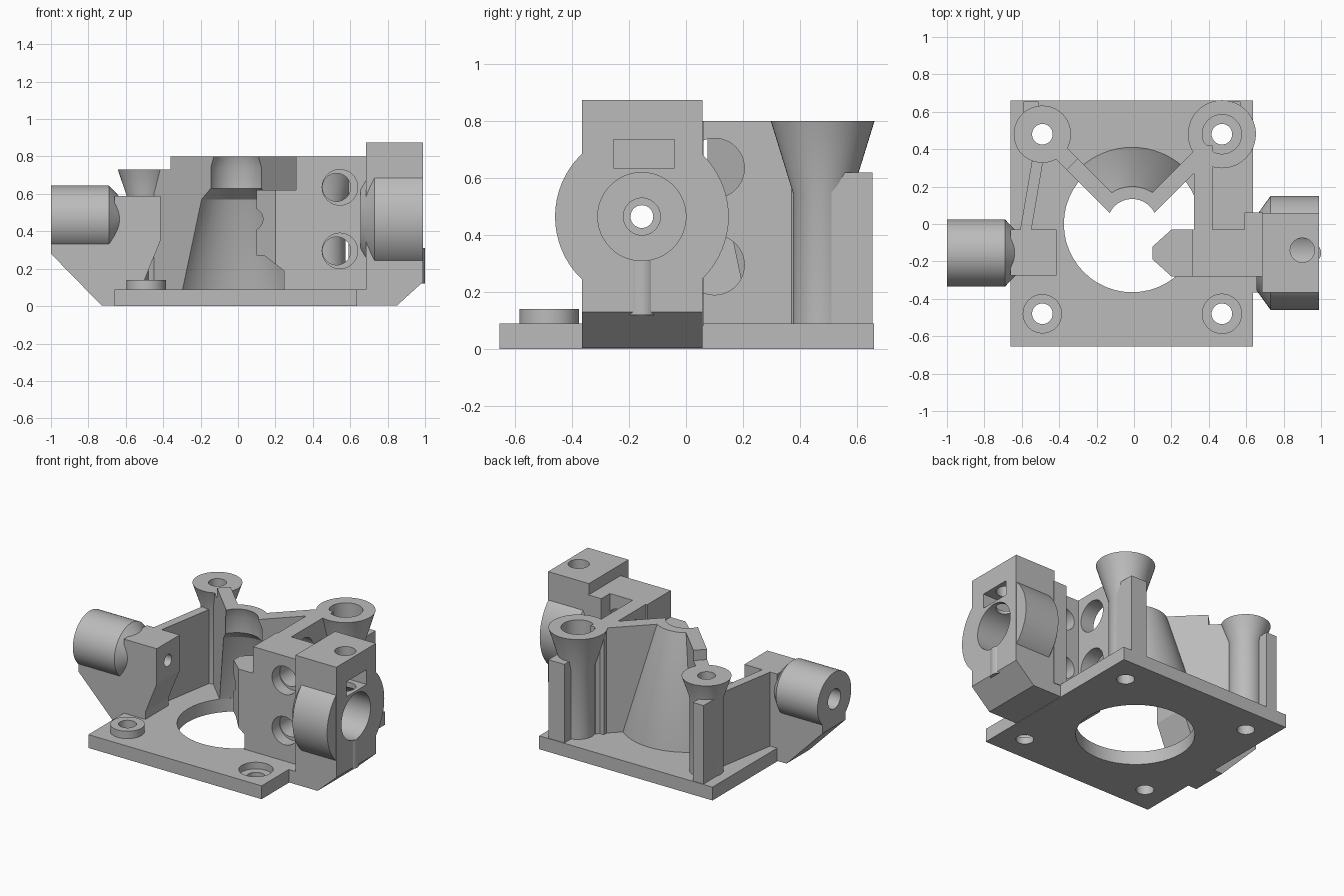
import bpy, bmesh, math
from mathutils import Vector, Matrix

if "Cube" in bpy.data.objects:
    bpy.data.objects.remove(bpy.data.objects["Cube"], do_unlink=True)

grey = bpy.data.materials.new("plastic grey")
grey.use_nodes = True
COL = (0.5, 0.5, 0.5, 1)
grey.diffuse_color = COL
grey.node_tree.nodes["Principled BSDF"].inputs["Base Color"].default_value = COL

CX = -0.01            # nozzle axis
AY, AZ = -0.155, 0.465  # rod axis along x
PLATE = 0.09


def finish(name, bm):
    bmesh.ops.recalc_face_normals(bm, faces=bm.faces)
    me = bpy.data.meshes.new(name)
    bm.to_mesh(me)
    bm.free()
    me.materials.append(grey)
    ob = bpy.data.objects.new(name, me)
    bpy.context.collection.objects.link(ob)
    return ob


def prism(name, pts, lo, hi, axis="Z"):
    """Extrude an outline; axis Z takes (x, y) points, axis Y takes (x, z)."""
    bm = bmesh.new()
    place = (lambda a, b, h: (a, b, h)) if axis == "Z" else (lambda a, b, h: (a, h, b))
    rings = [[bm.verts.new(place(a, b, h)) for a, b in pts] for h in (lo, hi)]
    bm.faces.new(rings[0])
    bm.faces.new(rings[1])
    for i in range(len(pts)):
        j = (i + 1) % len(pts)
        bm.faces.new((rings[0][i], rings[0][j], rings[1][j], rings[1][i]))
    return finish(name, bm)


def box(name, x0, x1, y0, y1, z0, z1):
    return prism(name, [(x0, y0), (x1, y0), (x1, y1), (x0, y1)], z0, z1)


def lathe(name, profile, centre=(0, 0, 0), axis="Z", n=48):
    """Capped solid of revolution from (radius, height) points."""
    turn = {"Z": Matrix(), "X": Matrix.Rotation(math.pi / 2, 4, "Y"),
            "Y": Matrix.Rotation(-math.pi / 2, 4, "X")}[axis]
    bm = bmesh.new()
    rings = []
    for r, h in profile:
        ring = []
        for i in range(n):
            a = math.tau * i / n
            p = turn @ Vector((r * math.cos(a), r * math.sin(a), h))
            ring.append(bm.verts.new(p + Vector(centre)))
        rings.append(ring)
    bm.faces.new(rings[0])
    bm.faces.new(rings[-1])
    for a, b in zip(rings, rings[1:]):
        for i in range(n):
            j = (i + 1) % n
            bm.faces.new((a[i], a[j], b[j], b[i]))
    return finish(name, bm)


def rod(r, lo, hi, centre, axis="Z"):
    return lathe("cutter", [(r, lo), (r, hi)], centre, axis)


def combine(ob, others, op="DIFFERENCE"):
    for other in others:
        mod = ob.modifiers.new("bool", "BOOLEAN")
        mod.operation, mod.solver, mod.object = op, "EXACT", other
        dg = bpy.context.evaluated_depsgraph_get()
        me = bpy.data.meshes.new_from_object(ob.evaluated_get(dg))
        ob.modifiers.clear()
        ob.data = me
        bpy.data.objects.remove(other, do_unlink=True)
    return ob


# Base plate with central opening and corner screw holes
corners = [(x, y) for x in (-0.49, 0.47) for y in (-0.48, 0.48)]
plate = box("base_plate", -0.66, 0.635, -0.655, 0.66, 0, PLATE)
combine(plate, [rod(0.365, -0.1, 0.2, (CX, 0, 0))])
combine(plate, [rod(0.055, -0.1, 0.2, (x, y, 0)) for x, y in corners])
combine(plate, [rod(0.105, 0.045, 0.2, (0.47, -0.48, 0))])

# Front screw boss
boss = lathe("front_left_boss", [(0.105, 0.08), (0.105, 0.14)], (-0.49, -0.48, 0))
combine(boss, [rod(0.055, 0, 0.3, (-0.49, -0.48, 0))])

# Inner clearance shape of the nozzle shroud
INNER = [(0.365, 0), (0.365, PLATE), (0.223, 0.57), (0.155, 0.63), (0.155, 0.74), (0.13, 0.81)]

# Nozzle shroud: cone sector between the diagonal walls
shroud = lathe("nozzle_shroud", [(0.41, 0.08), (0.41, PLATE), (0.2, 0.8)], (CX, 0, 0), n=64)
sector = prism("sector", [(CX, -0.06), (CX + 0.6, 0.54), (CX - 0.6, 0.54)], 0, 1)
combine(shroud, [sector], "INTERSECT")
combine(shroud, [lathe("cutter", INNER, (CX, 0, 0), n=64)])

# Diagonal walls from shroud to rear posts
for side, name in ((-1, "left"), (1, "right")):
    def diagonal(a, b):
        return [(CX + side * u, v) for u, v in
                ((a + 0.03, a - 0.03), (b + 0.03, b - 0.03), (b - 0.03, b + 0.03), (a - 0.03, a + 0.03))]
    wall = prism(name + "_diagonal_wall", diagonal(0.03, 0.32), 0.08, 0.8)
    combine(wall, [lathe("cutter", INNER, (CX, 0, 0), n=64)])
    prism(name + "_wall_end", diagonal(0.31, 0.41), 0.08, 0.73 if side < 0 else 0.8)

# Rear posts with flared heads and a rib behind each
for name, x, r, neck, top in (("left", -0.49, 0.153, 0.59, 0.73), ("right", 0.47, 0.182, 0.55, 0.8)):
    post = lathe(name + "_rear_post", [(0.105, 0.08), (0.105, neck), (r, top)], (x, 0.48, 0))
    rib = prism(name + "_rib", [(x - 0.02, 0.48), (x + 0.1 * (1 if x > 0 else -1), 0.48),
                                (x + 0.1 * (1 if x > 0 else -1), 0.655), (x - 0.02, 0.655)], 0.08, 0.62)
    holes = [(0.055, 0, 1)] + ([(0.105, 0.62, 1)] if x > 0 else [])
    combine(rib, [rod(0.09, 0, 1, (x, 0.48, 0))])
    combine(post, [rod(hr, lo, hi, (x, 0.48, 0)) for hr, lo, hi in holes])

# Left thin wall, bracket and rod socket
prism("left_thin_wall", [(-0.61, -0.04), (-0.55, -0.04), (-0.475, 0.4), (-0.535, 0.4)], 0.08, 0.59)
bracket = prism("left_bracket", [(-1, 0.28), (-0.73, 0.004), (-0.5, 0.004), (-0.5, 0.14), (-0.415, 0.35),
                                 (-0.415, 0.59), (-0.66, 0.59), (-0.66, 0.46), (-1, 0.46)],
                -0.275, -0.03, "Y")
combine(bracket, [rod(0.363, -0.1, 0.2, (CX, 0, 0))])
socket = lathe("left_socket", [(0.18, -1), (0.18, -0.69), (0.085, -0.6)], (0, AY, AZ), "X")
for ob in (bracket, socket):
    combine(ob, [rod(0.04, -1.1, 0, (0, AY, AZ), "X"), rod(0.067, -1.1, -0.7, (0, AY, AZ), "X")])

# Right block with tongue, and its screw holes
tongue = prism("right_tongue", [(0.1, -0.19), (0.2, -0.28), (0.33, -0.28), (0.33, -0.03), (0.2, -0.03), (0.1, -0.12)],
               0.08, 0.62)
combine(tongue, [prism("cutter", [(0, 0), (0.245, 0), (0.245, 0.19), (0.14, 0.27), (0, 0.27)], -1, 1, "Y"),
                 rod(0.065, 0, 0.5, (0, AY, AZ), "X")])
block = box("right_block", 0.31, 0.69, -0.28, -0.03, 0.08, 0.8)
combine(block, [rod(0.065, 0, 1, (0, AY, AZ), "X")])
for z in (0.295, 0.635):
    combine(block, [rod(0.095, -0.4, -0.2, (0.545, 0, z), "Y"), rod(0.075, -0.3, 0.1, (0.527, 0, z), "Y")])

# Right side wall with two cross holes
side_wall = box("right_side_wall", 0.32, 0.42, -0.04, 0.42, 0.08, 0.8)
combine(side_wall, [rod(0.105, 0.2, 0.6, (0, 0.1, z), "X") for z in (0.295, 0.635)])

# Right clamp: box, barrel and nut pocket
clamp = prism("right_clamp", [(0.6, 0.003), (0.85, 0.003), (0.99, 0.13), (0.99, 0.875), (0.685, 0.875), (0.685, 0.09),
                              (0.6, 0.09)], -0.365, 0.058, "Y")
combine(clamp, [lathe("right_barrel", [(0.2, 0.655), (0.305, 0.73), (0.305, 0.988)], (0, AY, AZ), "X", 64)], "UNION")
combine(clamp, [rod(0.155, 0.72, 1.1, (0, AY, AZ), "X"), rod(0.065, 0.5, 0.8, (0, AY, AZ), "X"),
                rod(0.065, 0.6, 1, (0.9, -0.14, 0)),
                box("cutter", 0.78, 1.1, -0.255, -0.04, 0.635, 0.735)])
box("clamp_step", 0.59, 0.69, -0.04, 0.062, 0.08, 0.8)
lathe("clamp_pin", [(0.055, 0.12), (0.055, 0.31)], (0.945, AY, 0))

# Smooth the round surfaces, keep the edges sharp
for ob in bpy.context.view_layer.objects:
    ob.select_set(ob.type == "MESH")
    if ob.type == "MESH":
        bpy.context.view_layer.objects.active = ob
bpy.ops.object.shade_smooth_by_angle(angle=math.radians(20))
